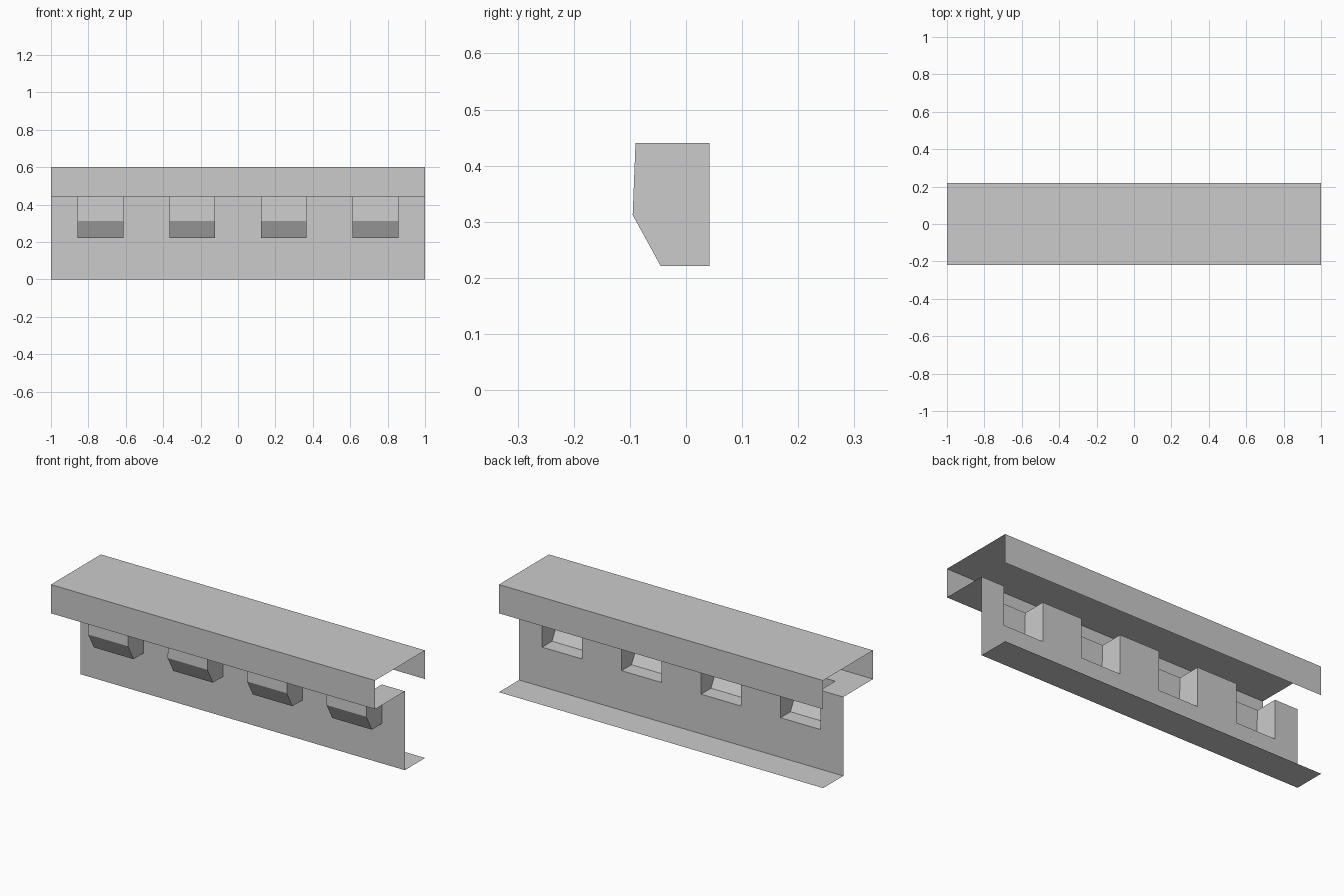
import bpy, bmesh

if "Cube" in bpy.data.objects:
    bpy.data.objects.remove(bpy.data.objects["Cube"])

PITCH, HALF_W = 0.49, 0.1225
WALL_Y, SHELF_Z, POCKET_Z, POCKET_Y = 0.042, 0.44, 0.221, -0.09
centres = [(i - 1.5) * PITCH for i in range(4)]
cuts = [-1.0] + [c + s * HALF_W for c in centres for s in (-1, 1)] + [1.0]


def finish(name, bm):
    bmesh.ops.remove_doubles(bm, verts=bm.verts, dist=1e-5)
    bmesh.ops.recalc_face_normals(bm, faces=bm.faces)
    mesh = bpy.data.meshes.new(name)
    bm.to_mesh(mesh)
    bm.free()
    obj = bpy.data.objects.new(name, mesh)
    bpy.context.collection.objects.link(obj)
    return obj


def strip(bm, profile, x0, x1, skip=()):
    """Sweep an open (y, z) profile along x as single-sided sheet."""
    for i, ((ya, za), (yb, zb)) in enumerate(zip(profile, profile[1:])):
        if i not in skip:
            co = [(x0, ya, za), (x1, ya, za), (x1, yb, zb), (x0, yb, zb)]
            bm.faces.new([bm.verts.new(c) for c in co])


# Folded sheet: back lip, top, front lip, shelf, wall, bottom flange
rail = [(0.22, SHELF_Z), (0.22, 0.6), (-0.22, 0.6), (-0.22, SHELF_Z),
        (POCKET_Y, SHELF_Z), (WALL_Y, SHELF_Z), (WALL_Y, POCKET_Z),
        (WALL_Y, 0), (0.22, 0)]
bm = bmesh.new()
for k, (x0, x1) in enumerate(zip(cuts, cuts[1:])):
    # shelf and wall are open where a pocket sits
    strip(bm, rail, x0, x1, skip=(4, 5) if k % 2 else ())
finish("folded_rail", bm)

# Pockets bulging forward from the wall openings
pocket = [(POCKET_Y, SHELF_Z), (-0.095, 0.312), (-0.045, POCKET_Z),
          (WALL_Y, POCKET_Z)]
for n, c in enumerate(centres):
    bm = bmesh.new()
    strip(bm, pocket, c - HALF_W, c + HALF_W)
    for x in (c - HALF_W, c + HALF_W):
        side = pocket + [(WALL_Y, SHELF_Z)]
        bm.faces.new([bm.verts.new((x, y, z)) for y, z in side])
    finish(f"pocket_{n + 1}", bm)
